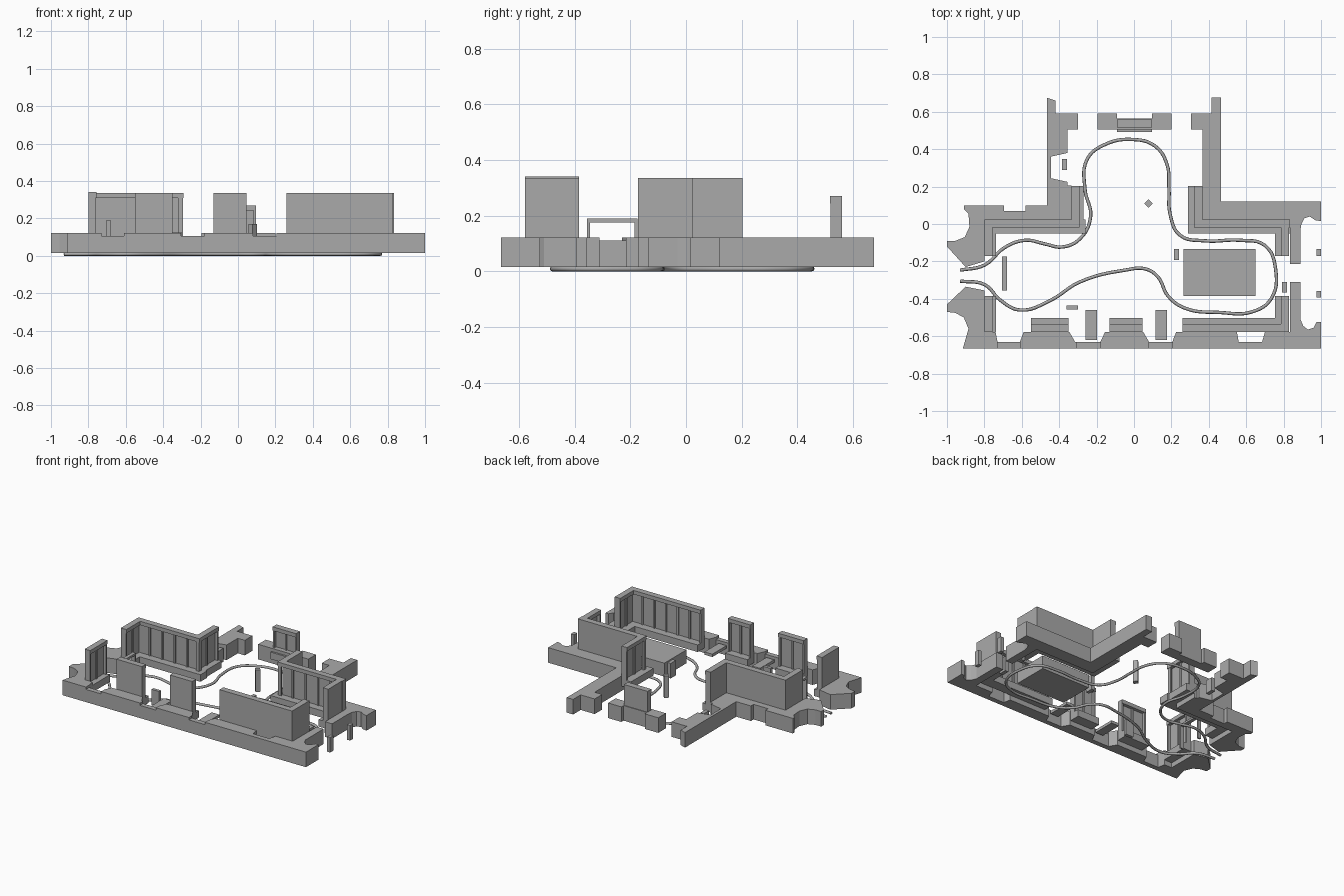
import bpy, bmesh, math
from mathutils import Matrix, Vector

if "Cube" in bpy.data.objects:
    bpy.data.objects.remove(bpy.data.objects["Cube"])

grey = bpy.data.materials.new("plain_grey")
grey.diffuse_color = (0.4, 0.4, 0.4, 1)
grey.use_nodes = True
grey.node_tree.nodes["Principled BSDF"].inputs["Base Color"].default_value = grey.diffuse_color
BASE, WALL, TOP = 0.015, 0.122, 0.335


def finish(name, bm):
    bmesh.ops.recalc_face_normals(bm, faces=bm.faces)
    me = bpy.data.meshes.new(name)
    bm.to_mesh(me)
    bm.free()
    me.materials.append(grey)
    ob = bpy.data.objects.new(name, me)
    bpy.context.collection.objects.link(ob)
    return ob


def add_box(bm, x0, x1, y0, y1, z0, z1, m=Matrix()):
    c = Vector(((x0 + x1) / 2, (y0 + y1) / 2, (z0 + z1) / 2))
    s = Matrix.Diagonal((x1 - x0, y1 - y0, z1 - z0, 1))
    bmesh.ops.create_cube(bm, size=1, matrix=m @ Matrix.Translation(c) @ s)


def box(name, *dims):
    bm = bmesh.new()
    add_box(bm, *dims)
    return finish(name, bm)


def prism(name, pts, z0=BASE, z1=WALL):
    bm = bmesh.new()
    f = bm.faces.new([bm.verts.new((x, y, z0)) for x, y in pts])
    ext = bmesh.ops.extrude_face_region(bm, geom=[f])["geom"]
    bmesh.ops.translate(bm, vec=(0, 0, z1 - z0),
                        verts=[v for v in ext if isinstance(v, bmesh.types.BMVert)])
    return finish(name, bm)


def panel(name, p, q, e0=0, e1=0, top=TOP, ledge=0.075):
    """Tall backing with cornice, strips and low ledge; room lies left of p->q.
    e0/e1 lengthen each layer by its depth at outside corners."""
    p, q = Vector((*p, 0)), Vector((*q, 0))
    d = q - p
    L = d.length
    m = Matrix.Translation(p) @ Matrix.Rotation(math.atan2(d.y, d.x), 4, 'Z')
    bm = bmesh.new()

    def layer(t, z0, z1):
        add_box(bm, -e0 * t, L + e1 * t, 0, t, z0, z1, m)
    layer(0.02, 0.05, top)
    layer(0.043, top - 0.027, top)
    layer(ledge, 0.05, 0.1)
    n = max(2, round(L / 0.09))
    for i in range(n + 1):
        w = 0.012
        x = -e0 * 0.04 + (L + (e0 + e1) * 0.04 - w) * i / n
        t = 0.04 if i in (0, n) else 0.028
        add_box(bm, x, x + w, 0.015, t, 0.09, top - 0.02, m)
    finish(name, bm)


# Low outer walls
prism("left_back_wall", [
    (-.91, .10), (-.695, .10), (-.695, .07), (-.58, .07), (-.58, .10), (-.465, .10),
    (-.465, .675), (-.42, .66), (-.42, .59), (-.30, .59), (-.30, .505), (-.355, .505),
    (-.355, .38), (-.445, .36), (-.445, .245), (-.355, .225), (-.355, .205), (-.335, .205),
    (-.335, .025), (-.80, .025), (-.80, -.20), (-.90, -.23), (-1, -.12), (-1, -.09),
    (-.955, -.09), (-.905, -.07), (-.88, -.015), (-.885, .055), (-.91, .08)])
prism("right_back_wall", [
    (.305, .59), (.415, .59), (.415, .675), (.465, .675), (.465, .12), (1, .12),
    (1, .015), (.97, .02), (.94, .04), (.91, .03), (.895, 0), (.89, -.03),
    (.89, -.215), (.835, -.215), (.835, .025), (.365, .025), (.365, .505), (.305, .505)])
prism("back_centre_wall", [
    (-.195, .59), (-.09, .59), (-.09, .565), (.095, .565), (.095, .59), (.2, .59),
    (.2, .505), (-.195, .505)])
front = prism("front_wall", [
    (-.915, -.665), (1, -.665), (1, -.525), (.975, -.525), (.96, -.555), (.93, -.565),
    (.905, -.545), (.89, -.51), (.89, -.31), (.835, -.31), (.835, -.578), (.70, -.578),
    (.685, -.63), (.56, -.63), (.55, -.578), (.225, -.578), (.205, -.63), (.08, -.63),
    (.05, -.578), (-.155, -.578), (-.18, -.63), (-.315, -.63), (-.345, -.578),
    (-.59, -.578), (-.61, -.63), (-.73, -.63), (-.74, -.578), (-.80, -.578),
    (-.80, -.355), (-.90, -.335), (-1, -.43), (-1, -.47), (-.955, -.475),
    (-.91, -.5), (-.885, -.56), (-.905, -.63)])

# Lowered sills in the front wall
for i, (x0, x1) in enumerate([(-.73, -.61), (-.305, -.18), (.08, .205)]):
    cut = box(f"sill_cutter_{i}", x0, x1, -.7, -.6, .105, .2)
    cut.hide_render = True
    cut.hide_viewport = True
    mod = front.modifiers.new("sill", 'BOOLEAN')
    mod.operation, mod.object, mod.solver = 'DIFFERENCE', cut, 'EXACT'

# Tall wall panels
panel("front_panel_left", (-.55, -.578), (-.35, -.578))
panel("front_panel_centre", (-.13, -.578), (.045, -.578))
panel("front_panel_right", (.26, -.578), (.83, -.578))
panel("right_front_panel", (.83, -.575), (.83, -.385))
panel("right_side_panel", (.83, -.172), (.83, .023))
panel("right_back_panel", (.833, .025), (.365, .025), e1=1)
panel("right_hall_panel", (.365, .025), (.365, .203), e0=1)
panel("left_hall_panel", (-.335, .203), (-.335, .025), e1=1, ledge=.065)
panel("left_back_panel", (-.335, .025), (-.80, .025), e0=1)
panel("left_side_panel", (-.80, .023), (-.80, -.172), ledge=.062)
panel("left_front_panel", (-.80, -.385), (-.80, -.578), top=.34, ledge=.062)
panel("back_centre_panel", (.095, .56), (-.09, .56), top=.27, ledge=.068)

# Loose furniture: table, door slabs, boxes and posts
box("table", .265, .65, -.385, -.135, BASE, .11)
for i, x in enumerate((-.26, .115)):
    box(f"door_slab_{i}", x, x + .062, -.62, -.46, .07, .09)
box("small_box", -.36, -.30, -.457, -.435, BASE, .125)
box("hall_cabinet", -.385, -.358, .29, .348, BASE, .11)
box("table_post", .215, .24, -.192, -.135, BASE, .122)
for i, (x, y) in enumerate([(.975, -.17), (.975, -.393)]):
    box(f"right_post_{i}", x, 1, y, y + .035, BASE, WALL)
for i, (x, y, h) in enumerate([(.79, -.365, .055), (.80, -.17, .035)]):
    box(f"inner_post_{i}", x, x + .027, y, y + h, BASE, WALL)
prism("diamond_post", [(.055, .11), (.078, .087), (.101, .11), (.078, .133)], BASE, .17)

# Gate over the track
bm = bmesh.new()
add_box(bm, -.706, -.68, -.355, -.175, .176, .19)
for y in (-.355, -.185):
    add_box(bm, -.706, -.68, y, y + .01, BASE, .18)
finish("gate", bm)

# Winding track
path = [(-.93, -.247), (-.80, -.22), (-.69, -.125), (-.58, -.087), (-.475, -.107),
        (-.385, -.123), (-.29, -.08), (-.232, .04), (-.262, .185), (-.25, .347),
        (-.155, .425), (-.01, .452), (.112, .417), (.176, .32), (.187, .187),
        (.193, .053), (.246, -.06), (.38, -.09), (.567, -.087), (.70, -.115),
        (.757, -.24), (.733, -.40), (.63, -.47), (.46, -.473), (.272, -.45),
        (.182, -.385), (.128, -.283), (.064, -.241), (-.05, -.247), (-.29, -.31),
        (-.45, -.41), (-.61, -.46), (-.715, -.407), (-.797, -.325), (-.93, -.305)]
cu = bpy.data.curves.new("track", 'CURVE')
cu.dimensions = '3D'
cu.bevel_depth, cu.bevel_resolution, cu.resolution_u = .009, 2, 6
cu.use_fill_caps = True
sp = cu.splines.new('BEZIER')
sp.bezier_points.add(len(path) - 1)
for bp, (x, y) in zip(sp.bezier_points, path):
    bp.co = (x, y, .009)
    bp.handle_left_type = bp.handle_right_type = 'AUTO'
cu.materials.append(grey)
bpy.context.collection.objects.link(bpy.data.objects.new("track", cu))
